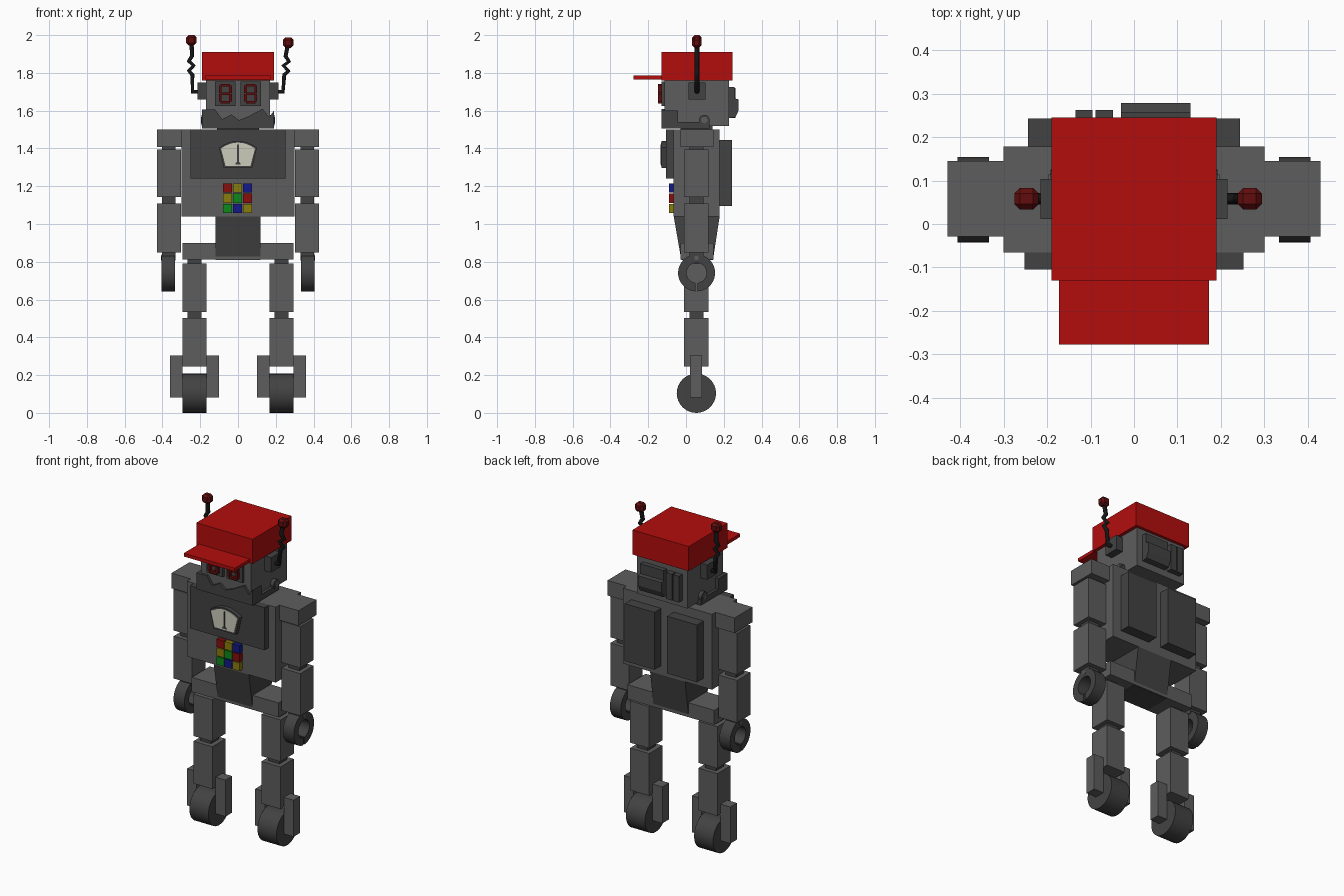
import bpy, bmesh, math
from mathutils import Vector

if "Cube" in bpy.data.objects:
    bpy.data.objects.remove(bpy.data.objects["Cube"])


def colour(name, r, g, b):
    m = bpy.data.materials.new(name)
    m.diffuse_color = (r, g, b, 1)
    m.use_nodes = True
    m.node_tree.nodes["Principled BSDF"].inputs["Base Color"].default_value = m.diffuse_color
    return m


GREY = colour("grey", 0.11, 0.11, 0.11)
DARK = colour("dark_grey", 0.055, 0.055, 0.055)
BLACK = colour("black", 0.008, 0.008, 0.008)
RED = colour("red", 0.45, 0.004, 0.004)
MAROON = colour("maroon", 0.12, 0.004, 0.004)
CREAM = colour("cream", 0.6, 0.6, 0.5)
KEYS = {"R": colour("key_red", 0.25, 0.004, 0.004),
        "Y": colour("key_yellow", 0.25, 0.2, 0.004),
        "G": colour("key_green", 0.004, 0.25, 0.01),
        "B": colour("key_blue", 0.006, 0.01, 0.25)}


def finish(name, bm, mat, smooth=False):
    bmesh.ops.recalc_face_normals(bm, faces=bm.faces)
    me = bpy.data.meshes.new(name)
    bm.to_mesh(me)
    bm.free()
    me.materials.append(mat)
    if smooth:
        me.polygons.foreach_set("use_smooth", [True] * len(me.polygons))
        me.set_sharp_from_angle(angle=math.radians(35))
    ob = bpy.data.objects.new(name, me)
    bpy.context.collection.objects.link(ob)
    return ob


def prism(name, pts, axis, a, b, mat, smooth=False):
    """Extrude a profile: (y,z) points along x, or (x,z) points along y."""
    bm = bmesh.new()

    def at(p, t):
        return (t, p[0], p[1]) if axis == "x" else (p[0], t, p[1])
    lo = [bm.verts.new(at(p, a)) for p in pts]
    hi = [bm.verts.new(at(p, b)) for p in pts]
    bm.faces.new(lo)
    bm.faces.new(hi[::-1])
    for i in range(len(pts)):
        j = (i + 1) % len(pts)
        bm.faces.new((lo[i], lo[j], hi[j], hi[i]))
    return finish(name, bm, mat, smooth)


def box(name, x, y, z, mat=GREY):
    return prism(name, [(y[0], z[0]), (y[1], z[0]), (y[1], z[1]), (y[0], z[1])],
                 "x", x[0], x[1], mat)


def arc(cy, cz, r, a0, a1, n):
    return [(cy + r * math.cos(math.radians(a0 + (a1 - a0) * i / n)),
             cz + r * math.sin(math.radians(a0 + (a1 - a0) * i / n))) for i in range(n + 1)]


# Cap
box("cap_crown", (-0.19, 0.19), (-0.13, 0.245), (1.76, 1.91), RED)
box("cap_brim", (-0.172, 0.172), (-0.277, -0.125), (1.765, 1.785), RED)

# Head, neck and jaw
box("head", (-0.17, 0.17), (-0.115, 0.228), (1.52, 1.77))
box("neck", (-0.11, 0.11), (-0.03, 0.14), (1.48, 1.53), DARK)
teeth = [(-0.19, 1.505), (0.19, 1.505), (0.19, 1.6), (0.165, 1.565), (0.13, 1.61),
         (0.055, 1.57), (0.005, 1.55), (-0.035, 1.58), (-0.085, 1.555),
         (-0.12, 1.605), (-0.19, 1.605)]
prism("jaw_front", teeth, "y", -0.13, -0.043, DARK)
box("jaw_base", (-0.188, 0.188), (-0.045, 0.125), (1.505, 1.54), DARK)

# Digit eyes built from seven bars each
for s in (-1, 1):
    c = s * 0.067
    box("eye_panel", (c - 0.055, c + 0.055), (-0.13, -0.11), (1.625, 1.755), DARK)
    for k in (-1, 0, 1):
        z = 1.69 + 0.045 * k
        box("eye_bar", (c - 0.025, c + 0.025), (-0.148, -0.125), (z - 0.007, z + 0.007), MAROON)
    for sx in (-1, 1):
        for sz in (-1, 1):
            x, z = c + sx * 0.027, 1.69 + sz * 0.0225
            box("eye_bar", (x - 0.007, x + 0.007), (-0.148, -0.125), (z - 0.0195, z + 0.0195), MAROON)

# Panels on the back of the head
prism("head_back_panel", [(0.22, 1.56), (0.262, 1.565), (0.278, 1.6), (0.278, 1.66),
                          (0.258, 1.665), (0.258, 1.725), (0.22, 1.725)], "x", -0.03, 0.13, DARK)
box("head_back_strip", (-0.088, -0.048), (0.22, 0.262), (1.56, 1.72), DARK)
box("head_back_strip", (-0.135, -0.095), (0.22, 0.262), (1.56, 1.72), DARK)

# Ears, jaw pivots
for s in (-1, 1):
    box("ear", (s * 0.16, s * 0.215), (0.012, 0.104), (1.66, 1.75), DARK)
    prism("jaw_pivot", arc(0.097, 1.55, 0.028, 0, 345, 23), "x", s * 0.16, s * 0.192, DARK, True)
    prism("jaw_pivot_cap", arc(0.097, 1.55, 0.017, 0, 345, 23), "x", s * 0.18, s * 0.196, GREY, True)


# Kinked antennas with bevelled tips
def antenna(path):
    cu = bpy.data.curves.new("antenna", "CURVE")
    cu.dimensions = "3D"
    cu.bevel_depth = 0.013
    cu.bevel_resolution = 1
    cu.use_fill_caps = True
    sp = cu.splines.new("POLY")
    sp.points.add(len(path) - 1)
    for p, (x, z) in zip(sp.points, path):
        p.co = (x, 0.058, z, 1)
    cu.materials.append(BLACK)
    bpy.context.collection.objects.link(bpy.data.objects.new("antenna", cu))
    x, z = path[-1]
    tip = box("antenna_tip", (x - 0.028, x + 0.028), (0.033, 0.083), (z - 0.027, z + 0.027), MAROON)
    bev = tip.modifiers.new("bevel", "BEVEL")
    bev.width = 0.013
    bev.segments = 1
    return tip


antenna([(-0.2, 1.7), (-0.24, 1.7), (-0.242, 1.79), (-0.26, 1.812), (-0.235, 1.838),
         (-0.26, 1.862), (-0.243, 1.89), (-0.247, 1.973)])
antenna([(0.2, 1.7), (0.238, 1.7), (0.245, 1.79), (0.267, 1.81), (0.24, 1.838),
         (0.27, 1.86), (0.252, 1.888), (0.266, 1.96)])

# Torso, waist and back packs
box("torso", (-0.3, 0.3), (-0.065, 0.178), (1.04, 1.5))
box("chest_plate", (-0.252, 0.252), (-0.105, -0.06), (1.24, 1.5), DARK)
prism("waist", [(-0.065, 1.04), (-0.025, 0.81), (0.143, 0.81), (0.178, 1.04)], "x", -0.118, 0.118, DARK)
box("hips", (-0.293, 0.293), (-0.028, 0.146), (0.812, 0.9))
for s in (-1, 1):
    box("back_pack", (s * 0.043, s * 0.244), (0.17, 0.243), (1.095, 1.445), DARK)

# Chest gauge: fan-shaped frame, dial and needle
def fan(half, low, zlow, zside, ztop):
    top = [(half * t / 4, ztop - (ztop - zside) * (t / 4) ** 2) for t in range(4, -5, -1)]
    return [(-low, zlow), (low, zlow)] + top


prism("gauge_frame", fan(0.1, 0.075, 1.297, 1.405, 1.44), "y", -0.13, -0.1, DARK)
prism("gauge_dial", fan(0.09, 0.066, 1.307, 1.4, 1.431), "y", -0.132, -0.12, CREAM)
box("gauge_needle", (-0.004, 0.004), (-0.135, -0.125), (1.315, 1.42), DARK)
prism("gauge_hub", arc(0, 1.315, 0.014, 0, 180, 6), "y", -0.135, -0.125, DARK)

# Coloured keypad
for r, row in enumerate(("RYB", "YGR", "GBY")):
    for c, key in enumerate(row):
        x, z = (c - 1) * 0.0535 - 0.003, 1.19 - r * 0.0535
        box("keypad_button", (x - 0.024, x + 0.024), (-0.09, -0.06), (z - 0.024, z + 0.024), KEYS[key])

# Limbs
Y, YJ = (-0.01, 0.118), (0.018, 0.092)
for s in (-1, 1):
    # Arms
    ax, aj = (s * 0.302, s * 0.428), (s * 0.33, s * 0.402)
    box("shoulder", (s * 0.295, s * 0.429), (-0.029, 0.145), (1.408, 1.5))
    box("upper_arm", ax, Y, (1.143, 1.395))
    box("forearm", ax, Y, (0.85, 1.108))
    for z in ((1.39, 1.415), (1.1, 1.15), (0.82, 0.855)):
        box("arm_joint", aj, YJ, z, DARK)
    # Gripper: a ring with a slit at the bottom
    ring = arc(0.056, 0.741, 0.098, -87, 267, 36) + arc(0.056, 0.741, 0.053, 265, -85, 36)
    prism("gripper", ring, "x", s * 0.333, s * 0.406, DARK, True)
    prism("gripper_pivot", arc(0.056, 0.82, 0.012, 0, 330, 11), "x", s * 0.331, s * 0.408, GREY)
    # Legs
    lx, lj = (s * 0.166, s * 0.294), (s * 0.194, s * 0.268)
    box("thigh", lx, Y, (0.535, 0.79))
    box("shin", lx, Y, (0.245, 0.503))
    for z in ((0.785, 0.82), (0.495, 0.54)):
        box("leg_joint", lj, YJ, z, DARK)
    # Wheel and the two fork plates that hold it
    prism("wheel", arc(0.055, 0.104, 0.104, 0, 348.75, 31), "x", lx[0], lx[1], DARK, True)
    for x in ((s * 0.1, s * 0.166), (s * 0.294, s * 0.36)):
        box("wheel_fork", x, (0.022, 0.086), (0.082, 0.305))
